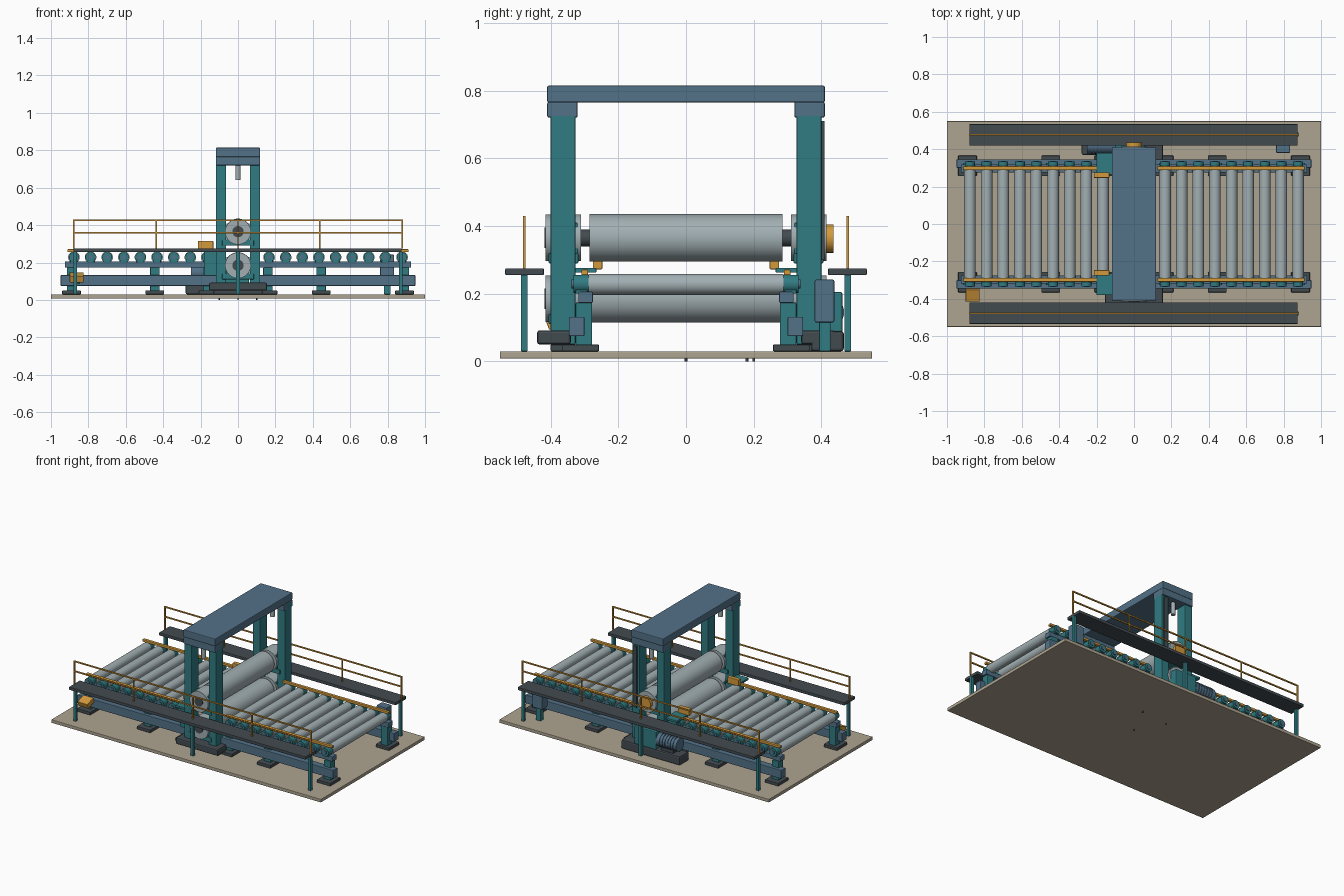
import bpy, math
from mathutils import Matrix


def material(name, rgb):
    m = bpy.data.materials.new(name)
    m.diffuse_color = (*rgb, 1)
    return m


TEAL = material("teal", (0.03, 0.20, 0.225))
BLUE = material("steel_blue", (0.085, 0.165, 0.245))
DARK = material("charcoal", (0.055, 0.07, 0.08))
GRAY = material("roller_gray", (0.36, 0.43, 0.45))
TAN = material("floor_tan", (0.42, 0.37, 0.28))
GOLD = material("safety_yellow", (0.65, 0.32, 0.045))


def box(name, mat, x, y, z, bevel=0.003, tilt=0):
    """Box from (min, max) ranges."""
    bpy.ops.mesh.primitive_cube_add(size=1)
    o = bpy.context.object
    o.name = name
    rng = [(min(r), max(r)) for r in (x, y, z)]
    o.data.transform(Matrix.Diagonal([b - a for a, b in rng] + [1]))
    o.location = [(a + b) / 2 for a, b in rng]
    o.rotation_euler.x = tilt
    o.data.materials.append(mat)
    if bevel:
        b = o.modifiers.new("edge", 'BEVEL')
        b.width, b.segments = bevel, 2
    return o


def cyl(name, mat, axis, r, c, a, b, n=32):
    """Cylinder from a to b on an axis; c = the two other coordinates."""
    bpy.ops.mesh.primitive_cylinder_add(vertices=n, radius=r, depth=abs(b - a))
    o = bpy.context.object
    o.name = name
    m = (a + b) / 2
    if axis == 'x':
        o.rotation_euler.y = math.pi / 2
        o.location = (m, c[0], c[1])
    elif axis == 'y':
        o.rotation_euler.x = math.pi / 2
        o.location = (c[0], m, c[1])
    else:
        o.location = (c[0], c[1], m)
    o.data.materials.append(mat)
    bpy.ops.object.shade_smooth_by_angle(angle=math.radians(35))
    return o


# Floor slab and small studs beneath it
box("floor_slab", TAN, (-1, 1), (-0.55, 0.55), (0.008, 0.03))
for x, y in ((0, 0), (-0.1, 0.18), (0.1, 0.2)):
    cyl("floor_stud", DARK, 'z', 0.004, (x, y), 0, 0.01, 12)

# Main work rolls with journals
for name, z in (("upper", 0.365), ("lower", 0.185)):
    cyl(name + "_roll", GRAY, 'y', 0.07, (0, z), -0.285, 0.285, 48)
    cyl(name + "_roll_shaft", DARK, 'y', 0.025, (0, z), -0.418, 0.418)

# Crosshead over the stand
box("top_beam", BLUE, (-0.118, 0.118), (-0.41, 0.41), (0.765, 0.815), 0.005)

for s in (-1, 1):
    def Y(a, b):
        return (s * a, s * b)

    # Mill stand housing
    box("stand_foot", DARK, (-0.155, 0.155), Y(0.34, 0.44), (0.05, 0.092), 0.008)
    box("stand_foot_plate", DARK, (-0.13, 0.13), Y(0.29, 0.40), (0.03, 0.05))
    box("beam_end_cap", BLUE, (-0.118, 0.118), Y(0.32, 0.41), (0.72, 0.767), 0.005)
    for e in (-1, 1):
        box("stand_post", TEAL, (e * 0.064, e * 0.118), Y(0.327, 0.40), (0.05, 0.765))
    cyl("adjusting_screw", GRAY, 'z', 0.014, (0, s * 0.365), 0.64, 0.73, 24)

    # Bearing chocks
    for z in (0.365, 0.185):
        box("chock_block", TEAL, (-0.085, 0.085), Y(0.318, 0.406),
            (z - 0.075, z - 0.045))
        box("chock_body", TEAL, (-0.062, 0.062), Y(0.32, 0.40), (z - 0.06, z + 0.045))
        cyl("bearing_housing", GRAY, 'y', 0.069, (0, z), s * 0.31, s * 0.415, 40)
        cyl("bearing_cap", DARK, 'y', 0.03, (0, z), s * 0.41, s * 0.418)

    # Walkway, legs and handrail
    box("walkway_deck", DARK, (-0.88, 0.875), Y(0.42, 0.534), (0.255, 0.275))
    for x in (-0.87, 0, 0.87):
        box("walkway_leg", TEAL, (x - 0.01, x + 0.01), Y(0.468, 0.488), (0.03, 0.256), 0.002)
    for x in (-0.877, -0.438, 0, 0.438, 0.877):
        box("handrail_post", GOLD, (x - 0.004, x + 0.004), Y(0.474, 0.482), (0.274, 0.43), 0)
    for z in (0.36, 0.426):
        box("handrail_bar", GOLD, (-0.88, 0.88), Y(0.474, 0.482), (z - 0.004, z + 0.004), 0)

    # Roller table side frames
    for e in (-1, 1):
        box("lower_beam", BLUE, (e * 0.11, e * 0.948), Y(0.30, 0.346), (0.075, 0.132))
        box("upper_rail", BLUE, (e * 0.11, e * 0.925), Y(0.275, 0.318), (0.173, 0.206))
        box("side_guide", GOLD, (e * 0.125, e * 0.912), Y(0.289, 0.309), (0.255, 0.271))
        for x in (0.16, 0.445, 0.89):
            x *= e
            box("table_leg", TEAL, (x - 0.025, x + 0.025), Y(0.277, 0.326), (0.045, 0.174))
            box("table_foot", DARK, (x - 0.05, x + 0.05), Y(0.257, 0.365), (0.03, 0.05))
        for i in range(9):
            x = e * (0.166 + i * 0.0889)
            box("bearing_seat", TEAL, (x - 0.02, x + 0.02), Y(0.292, 0.326), (0.2, 0.225), 0.002)
            cyl("roller_bearing", TEAL, 'y', 0.027, (x, 0.229), s * 0.288, s * 0.333, 20)
            cyl("bearing_hub", BLUE, 'y', 0.013, (x, 0.229), s * 0.333, s * 0.338, 16)

    # Entry sensor on its bracket
    box("sensor_plate", TEAL, (-0.20, -0.11), Y(0.265, 0.38), (0.262, 0.276), 0.002)
    box("sensor_arm", TEAL, (-0.18, -0.11), Y(0.326, 0.36), (0.13, 0.264), 0.002)
    box("sensor_box", GOLD, (-0.215, -0.132), Y(0.247, 0.275), (0.272, 0.315))

# Table rollers
for e in (-1, 1):
    for i in range(9):
        cyl("table_roller", GRAY, 'y', 0.031, (e * (0.166 + i * 0.0889), 0.228), -0.288, 0.288)

# Drive: base, motor with fins, gearbox
box("drive_base", DARK, (-0.28, 0.155), (0.37, 0.466), (0.03, 0.09), 0.008)
cyl("drive_motor", BLUE, 'x', 0.043, (0.42, 0.145), -0.25, -0.10)
for i in range(6):
    x = -0.225 + i * 0.02
    cyl("motor_fin", BLUE, 'x', 0.047, (0.42, 0.145), x - 0.003, x + 0.003)
box("motor_foot", DARK, (-0.22, -0.13), (0.39, 0.45), (0.085, 0.11))
box("gearbox", TEAL, (-0.10, 0.06), (0.39, 0.462), (0.085, 0.205), 0.006)

# Encoder and cable duct on the rear of the stand
cyl("encoder", GOLD, 'y', 0.042, (0, 0.363), 0.41, 0.436)
box("cable_duct", DARK, (0.08, 0.105), (0.399, 0.409), (0.3, 0.71), 0.001)

# Electrical cabinet on a pedestal
box("cabinet", BLUE, (0.76, 0.835), (0.38, 0.438), (0.115, 0.242), 0.005)
box("cabinet_pedestal", TEAL, (0.78, 0.815), (0.393, 0.427), (0.03, 0.117))

# Operator control box
box("control_box", GOLD, (-0.90, -0.825), (-0.412, -0.345), (0.103, 0.138), 0.003, 0.35)
box("control_bracket", TEAL, (-0.88, -0.845), (-0.39, -0.34), (0.085, 0.112))
